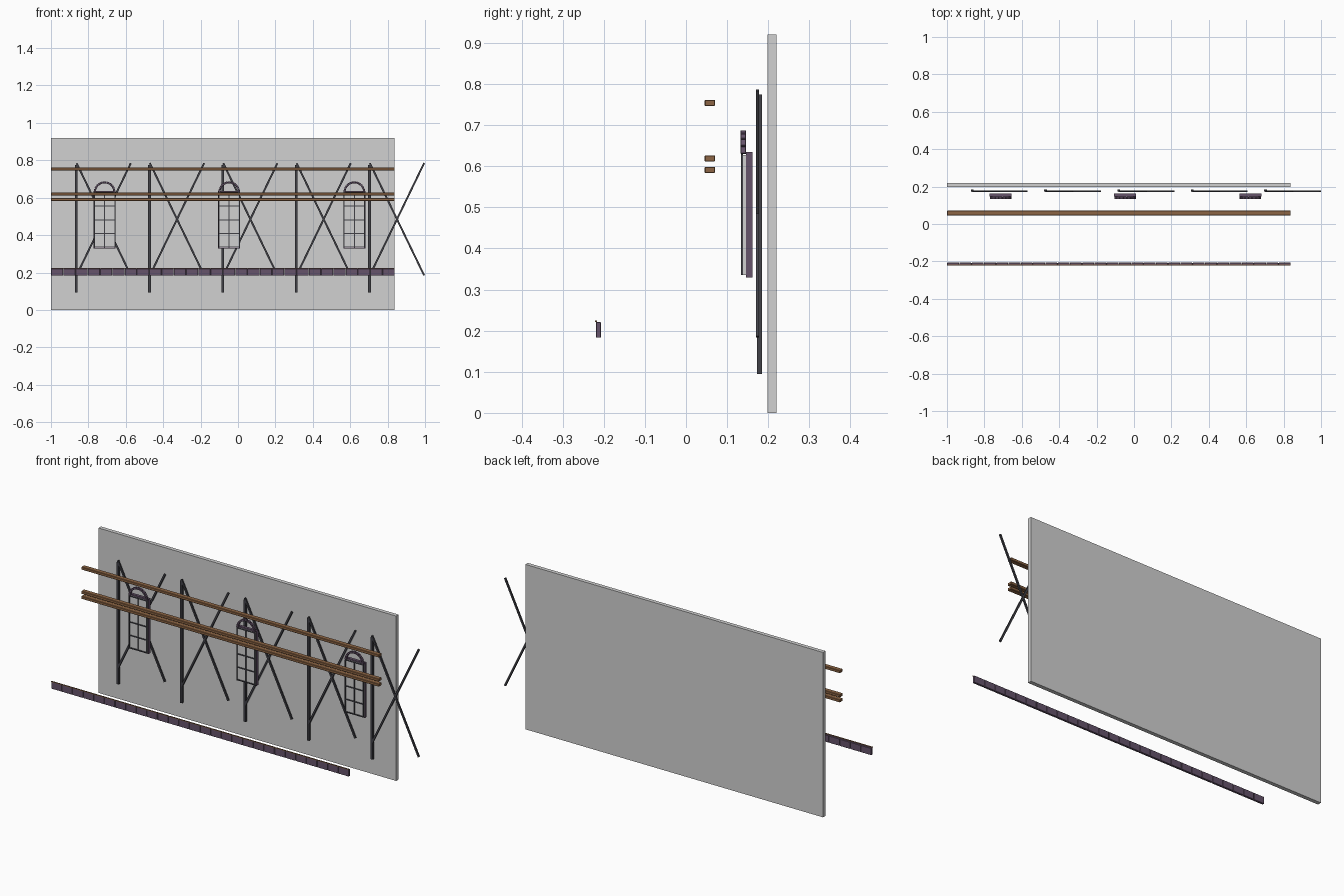
import bpy
import math

cube = bpy.data.objects.get("Cube")
if cube:
    bpy.data.objects.remove(cube, do_unlink=True)


def material(name, r, g, b):
    m = bpy.data.materials.new(name)
    m.use_nodes = True
    m.diffuse_color = (r, g, b, 1)
    m.node_tree.nodes["Principled BSDF"].inputs["Base Color"].default_value = (r, g, b, 1)
    return m


grey = material("wall grey", 0.64, 0.64, 0.64)
iron = material("dark iron", 0.053, 0.053, 0.064)
purple = material("purple brick", 0.133, 0.088, 0.146)
brown = material("brown wood", 0.265, 0.13, 0.058)


def box(name, x, y, z, mat, angle=0, bevel=0):
    """Box from (min, max) ranges, turned about y by angle."""
    spans = (x, y, z)
    bpy.ops.mesh.primitive_cube_add(size=1, location=[(a + b) / 2 for a, b in spans])
    ob = bpy.context.object
    ob.name = name
    ob.scale = [b - a for a, b in spans]
    bpy.ops.object.transform_apply(location=False, rotation=False, scale=True)
    ob.rotation_euler.y = angle
    ob.data.materials.append(mat)
    if bevel:
        mod = ob.modifiers.new("Bevel", "BEVEL")
        mod.width = bevel
        mod.segments = 1


def around(c, half):
    return (c - half, c + half)


LEFT, RIGHT = -1.0, 0.838

# Back wall
box("back_wall", (LEFT, RIGHT), (0.198, 0.22), (0, 0.92), grey)

# Iron posts, each with a crossed pair of braces on its left
brace_w, brace_h = 0.29, 0.60
length = math.hypot(brace_w, brace_h)
lean = math.atan2(brace_w, brace_h)
for i in range(5):
    px = -0.865 + 0.392 * i
    box("post", around(px, 0.007), (0.173, 0.185), (0.094, 0.774), iron)
    for s in (-1, 1):
        box("cross_brace", around(px + 0.147, 0.005), (0.17, 0.178),
            around(0.485, length / 2), iron, s * lean)

# Long wooden beams
for z in (0.591, 0.619, 0.754):
    box("wooden_beam", (LEFT, RIGHT), (0.045, 0.071), around(z, 0.0077), brown, 0, 0.002)

# Front kerb of separate blocks with a slim trim along its edge
count = 28
step = (RIGHT - LEFT) / count
for i in range(count):
    x = LEFT + i * step
    box("kerb_block", (x + 0.0008, x + step - 0.0008), (-0.219, -0.207),
        (0.183, 0.221), purple, 0, 0.001)
box("kerb_trim", (LEFT, RIGHT), (-0.221, -0.217), (0.221, 0.225), brown)

# Arched windows
for cx in (-0.713, -0.047, 0.622):
    box("window_surround", around(cx, 0.059), (0.146, 0.162), (0.329, 0.635), purple)
    box("window_pane", around(cx, 0.056), (0.139, 0.146), (0.335, 0.627), grey)
    for off in (-0.055, 0, 0.055):
        box("window_upright", around(cx + off, 0.0025), (0.134, 0.139), (0.335, 0.63), iron)
    for z in (0.338, 0.408, 0.482, 0.556, 0.627):
        box("window_crossbar", around(cx, 0.057), (0.134, 0.139), around(z, 0.0025), iron)
    # Arch blocks fanned around the window head
    for k in range(9):
        a = math.pi * (k + 0.5) / 9
        box("arch_block", around(cx + 0.052 * math.cos(a), 0.0055), (0.133, 0.146),
            around(0.63 + 0.052 * math.sin(a), 0.0085), purple, -a, 0.001)
